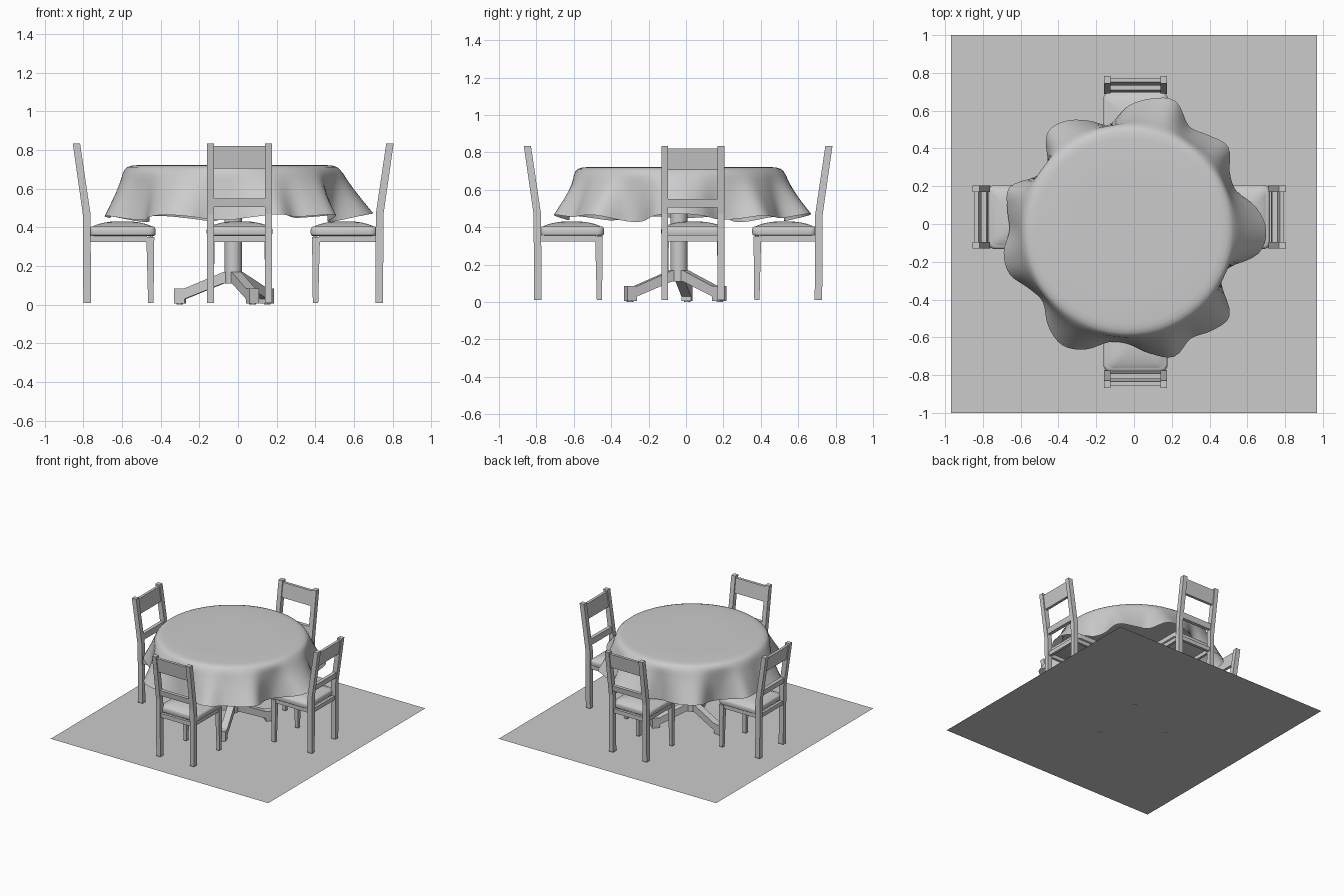
import bpy, math
from math import sin, cos, pi, radians
from mathutils import Matrix

if "Cube" in bpy.data.objects:
    bpy.data.objects.remove(bpy.data.objects["Cube"])

grey = bpy.data.materials.new("plain grey")
grey.use_nodes = True
COLOUR = (0.6, 0.6, 0.6, 1)
grey.diffuse_color = COLOUR
grey.node_tree.nodes["Principled BSDF"].inputs["Base Color"].default_value = COLOUR


def add(name, verts, faces, place=Matrix(), smooth=0):
    mesh = bpy.data.meshes.new(name)
    mesh.from_pydata(verts, [], faces)
    mesh.materials.append(grey)
    obj = bpy.data.objects.new(name, mesh)
    bpy.context.collection.objects.link(obj)
    obj.matrix_world = place
    bpy.ops.object.select_all(action='DESELECT')
    obj.select_set(True)
    bpy.context.view_layer.objects.active = obj
    bpy.ops.object.mode_set(mode='EDIT')
    bpy.ops.mesh.select_all(action='SELECT')
    bpy.ops.mesh.normals_make_consistent(inside=False)
    bpy.ops.object.mode_set(mode='OBJECT')
    if smooth:
        bpy.ops.object.shade_smooth_by_angle(angle=radians(smooth))
    return obj


def prism(name, profile, y0, y1, place=Matrix()):
    """Side profile in x and z, pulled out from y0 to y1."""
    n = len(profile)
    verts = [(x, y, z) for y in (y0, y1) for x, z in profile]
    faces = [(i, (i + 1) % n, n + (i + 1) % n, n + i) for i in range(n)]
    faces += [tuple(range(n)), tuple(range(n, 2 * n))]
    return add(name, verts, faces, place)


def box(name, x0, x1, y0, y1, z0, z1, place=Matrix()):
    return prism(name, [(x0, z0), (x1, z0), (x1, z1), (x0, z1)], y0, y1, place)


def loft(name, rings, place=Matrix(), smooth=40, caps=(True, True)):
    n = len(rings[0])
    verts = [v for ring in rings for v in ring]
    faces = [(k * n + i, k * n + (i + 1) % n, (k + 1) * n + (i + 1) % n, (k + 1) * n + i)
             for k in range(len(rings) - 1) for i in range(n)]
    if caps[0]:
        faces.append(tuple(range(n)))
    if caps[1]:
        faces.append(tuple(range(len(verts) - n, len(verts))))
    return add(name, verts, faces, place, smooth)


def circle(r, z, n=32):
    return [(r * cos(2 * pi * i / n), r * sin(2 * pi * i / n), z) for i in range(n)]


def rounded(cx, hx, hy, r, z, steps=5):
    """Rounded rectangle ring around (cx, 0)."""
    ring = []
    for q, (sx, sy) in enumerate([(1, 1), (-1, 1), (-1, -1), (1, -1)]):
        for s in range(steps + 1):
            a = pi / 2 * (q + s / steps)
            ring.append((cx + sx * (hx - r) + r * cos(a), sy * (hy - r) + r * sin(a), z))
    return ring


# Floor sheet
add("floor", [(-.97, -1, .002), (.97, -1, .002), (.97, 1, .002), (-.97, 1, .002)], [(0, 1, 2, 3)])

# Table: column, top board and three splayed feet
table = Matrix.Translation((-.025, -.038, 0))
loft("table_column", [circle(.045, .11), circle(.045, .69)], table)
loft("table_top", [circle(.53, .68, 48), circle(.53, .705, 48)], table)
foot_profile = [(0, .11), (.05, .11), (.25, .03), (.25, .006), (.305, .006),
                (.305, .085), (.25, .085), (.05, .168), (0, .168)]
for k in range(3):
    turn = table @ Matrix.Rotation(radians(51 + 120 * k), 4, 'Z')
    prism("table_foot", foot_profile, -.026, .026, turn)
    loft("foot_glide", [circle(.018, 0, 12), circle(.018, .01, 12)],
         turn @ Matrix.Translation((.28, 0, 0)))

# Tablecloth: flat top, soft edge and wavy hem (hem radius every ten degrees)
hem = [73, 69, 61, 62, 69, 66, 64, 73, 71, 66, 57, 62, 67, 67, 56, 57, 67, 65,
       63, 67, 67, 61, 59, 66, 70, 67, 60, 60, 66, 71, 66, 69, 70, 57, 57, 70]


def hem_radius(i, per=4):
    """Smooth curve through the hem radii."""
    k, t = divmod(i, per)
    t /= per
    a, b, c, d = (hem[(k + j) % len(hem)] / 100 for j in (-1, 0, 1, 2))
    return b + t / 2 * (c - a + t * (2 * a - 5 * b + 4 * c - d + t * (3 * (b - c) + d - a)))


count = len(hem) * 4
rings = [circle(r, z, count) for r, z in
         [(.3, .722), (.49, .722), (.52, .719), (.542, .712), (.556, .7)]]
for step in range(1, 11):
    t = step / 10
    ring = []
    for i in range(count):
        r = hem_radius(i)
        low = .43 + .25 * (r - .56)
        wave = .563 + (r - .563) * t ** 1.15
        a = 2 * pi * i / count
        ring.append((wave * cos(a), wave * sin(a), .7 + (low - .7) * t))
    rings.append(ring)
loft("tablecloth", rings, Matrix.Translation((-.03, -.035, 0)), 60, (True, False))

# Chairs: built facing -x, then turned around the table
post = [(.71, .01), (.75, .01), (.753, .47), (.805, .835), (.767, .835), (.713, .47)]


def slat(name, z0, z1, half, place):
    def mid(z):
        return .733 + .145 * (z - .47)
    prism(name, [(mid(z0) - half, z0), (mid(z0) + half, z0),
                 (mid(z1) + half, z1), (mid(z1) - half, z1)], -.135, .135, place)


def chair(side, angle, x, y):
    place = Matrix.Translation((x, y, 0)) @ Matrix.Rotation(radians(angle), 4, 'Z')
    for s in (-1, 1):
        prism(side + "_chair_back_post", post, s * .132, s * .168, place)
        # Tapered front leg
        loft(side + "_chair_front_leg",
             [[(.387, s * .135, .01), (.415, s * .135, .01), (.415, s * .16, .01), (.387, s * .16, .01)],
              [(.383, s * .128, .35), (.424, s * .128, .35), (.424, s * .163, .35), (.383, s * .163, .35)]],
             place, 0)
        box(side + "_chair_side_rail", .42, .715, s * .138, s * .158, .325, .358, place)
    box(side + "_chair_front_rail", .39, .412, -.135, .135, .325, .358, place)
    box(side + "_chair_rear_rail", .72, .742, -.135, .135, .325, .358, place)
    slat(side + "_chair_top_panel", .705, .82, .011, place)
    slat(side + "_chair_lower_slat", .505, .55, .014, place)
    # Seat with soft edge, then a low domed pad
    loft(side + "_chair_seat", [rounded(.548, .172 - d, .17 - d, .035, z) for d, z in
                                [(.01, .355), (.002, .36), (0, .37), (0, .388), (.003, .398), (.012, .405)]], place)
    loft(side + "_chair_pad", [rounded(.548, .155 - d, .153 - d, .03, z) for d, z in
                               [(0, .403), (.01, .409), (.03, .417), (.06, .424), (.09, .429), (.12, .431)]], place)


chair("left", 0, 0, .037)
chair("back", 90, .008, -.022 )
chair("right", 180, -.05, .037)
chair("front", -90, .008, -.062)
